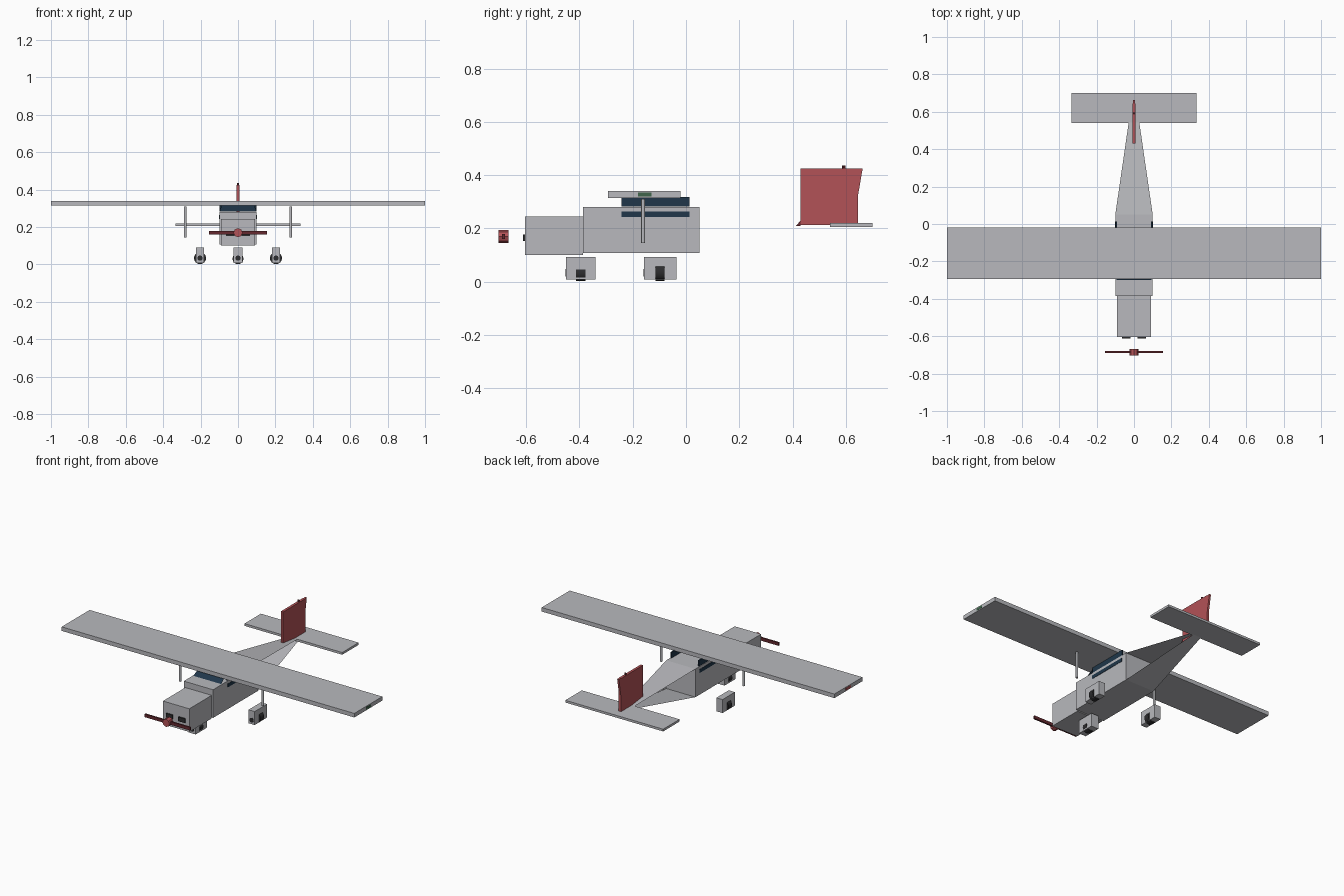
import bpy, bmesh, math

cube = bpy.data.objects.get("Cube")
if cube:
    bpy.data.objects.remove(cube, do_unlink=True)


def material(name, r, g, b):
    m = bpy.data.materials.new(name)
    m.use_nodes = True
    m.diffuse_color = (r, g, b, 1)
    m.node_tree.nodes["Principled BSDF"].inputs["Base Color"].default_value = (r, g, b, 1)
    return m


GREY = material("light grey", 0.48, 0.485, 0.51)
RED = material("red", 0.45, 0.085, 0.095)
DARK_RED = material("dark red", 0.13, 0.022, 0.028)
BLUE = material("dark blue glass", 0.014, 0.037, 0.068)
BLACK = material("black rubber", 0.025, 0.025, 0.027)
GREEN = material("dark green", 0.05, 0.13, 0.07)


def add(name, bm, mat):
    mesh = bpy.data.meshes.new(name)
    bmesh.ops.recalc_face_normals(bm, faces=bm.faces)
    bm.to_mesh(mesh)
    bm.free()
    mesh.materials.append(mat)
    ob = bpy.data.objects.new(name, mesh)
    bpy.context.collection.objects.link(ob)
    return ob


def box(name, x, y, z, mat):
    """Box from (min, max) ranges on each axis."""
    bm = bmesh.new()
    bmesh.ops.create_cube(bm, size=1)
    for v in bm.verts:
        v.co = [(lo + hi) / 2 + c * (hi - lo) for c, (lo, hi) in zip(v.co, (x, y, z))]
    return add(name, bm, mat)


def sheet(name, points, mat):
    bm = bmesh.new()
    bm.faces.new([bm.verts.new(p) for p in points])
    return add(name, bm, mat)


def slab(name, outline, half, mat):
    """Side outline in y, z given thickness across x."""
    bm = bmesh.new()
    face = bm.faces.new([bm.verts.new((-half, y, z)) for y, z in outline])
    ext = bmesh.ops.extrude_face_region(bm, geom=[face])["geom"]
    for v in ext:
        if isinstance(v, bmesh.types.BMVert):
            v.co.x = half
    return add(name, bm, mat)


def rod(name, radius, depth, centre, mat, along_y=False, sides=24):
    bm = bmesh.new()
    bmesh.ops.create_cone(bm, cap_ends=True, segments=sides, radius1=radius,
                          radius2=radius, depth=depth)
    ob = add(name, bm, mat)
    if along_y:
        ob.rotation_euler.x = math.pi / 2
    ob.location = centre
    if sides > 12:
        for p in ob.data.polygons:
            p.use_smooth = len(p.vertices) == 4
    return ob


# Fuselage
box("cabin", (-0.1, 0.1), (-0.386, 0.05), (0.107, 0.281), GREY)
box("engine_cowling", (-0.09, 0.09), (-0.604, -0.386), (0.101, 0.244), GREY)

# Open-sided tail made of an upper and a lower sheet
for name, z_front, z_back in (("tail_upper", 0.281, 0.218), ("tail_lower", 0.107, 0.208)):
    sheet(name, [(-0.1, 0.05, z_front), (0.1, 0.05, z_front),
                 (0.026, 0.56, z_back), (-0.026, 0.56, z_back)], GREY)

# Wing and tailplane
box("wing", (-1, 1), (-0.293, -0.02), (0.315, 0.34), GREY)
box("tailplane", (-0.334, 0.334), (0.54, 0.7), (0.206, 0.22), GREY)
box("right_wing_light", (-1.001, -0.998), (-0.18, -0.13), (0.32, 0.335), RED)
box("left_wing_light", (0.998, 1.001), (-0.18, -0.13), (0.32, 0.335), GREEN)

# Fin and rudder
slab("fin", [(0.43, 0.212), (0.645, 0.212), (0.645, 0.425), (0.43, 0.425)], 0.008, RED)
slab("rudder", [(0.645, 0.32), (0.663, 0.425), (0.645, 0.425)], 0.006, RED)
slab("fin_root", [(0.413, 0.209), (0.43, 0.209), (0.43, 0.23)], 0.006, DARK_RED)
rod("beacon", 0.006, 0.012, (0, 0.592, 0.43), DARK_RED, sides=8)

# Cabin glass
sheet("windscreen", [(-0.095, -0.3, 0.282), (0.095, -0.3, 0.282),
                     (0.09, -0.243, 0.318), (-0.09, -0.243, 0.318)], BLUE)

# Paired parts
for side, s in (("left", 1), ("right", -1)):
    def span(a, b):
        return tuple(sorted((s * a, s * b)))

    box(side + "_upper_window", span(0.091, 0.098), (-0.243, 0.013), (0.282, 0.318), BLUE)
    box(side + "_lower_window", span(0.096, 0.102), (-0.243, 0.013), (0.242, 0.264), BLUE)
    box(side + "_cowling_vent", span(0.02, 0.065), (-0.612, -0.602), (0.152, 0.178), BLACK)
    rod(side + "_wing_strut", 0.007, 0.165, (s * 0.282, -0.161, 0.228), GREY, sides=16)


# Landing gear
def wheel_set(name, x, y, length, half, radius):
    box(name + "_wheel_cover", (x - half, x + half), (y - length / 2, y + length / 2),
        (0.009, 0.092), GREY)
    rod(name + "_wheel", radius, 0.034, (x, y, 0.002 + radius), BLACK, along_y=True)
    rod(name + "_wheel_front", 0.014, 0.004, (x, y - length / 2, 0.034), BLACK, along_y=True)


wheel_set("nose", 0, -0.395, 0.109, 0.025, 0.029)
wheel_set("left_main", 0.203, -0.097, 0.121, 0.021, 0.032)
wheel_set("right_main", -0.203, -0.097, 0.121, 0.021, 0.032)

# Propeller
rod("propeller_hub", 0.024, 0.036, (0, -0.685, 0.17), RED, along_y=True, sides=8)
box("propeller_blades", (-0.155, 0.155), (-0.69, -0.68), (0.16, 0.179), DARK_RED)
